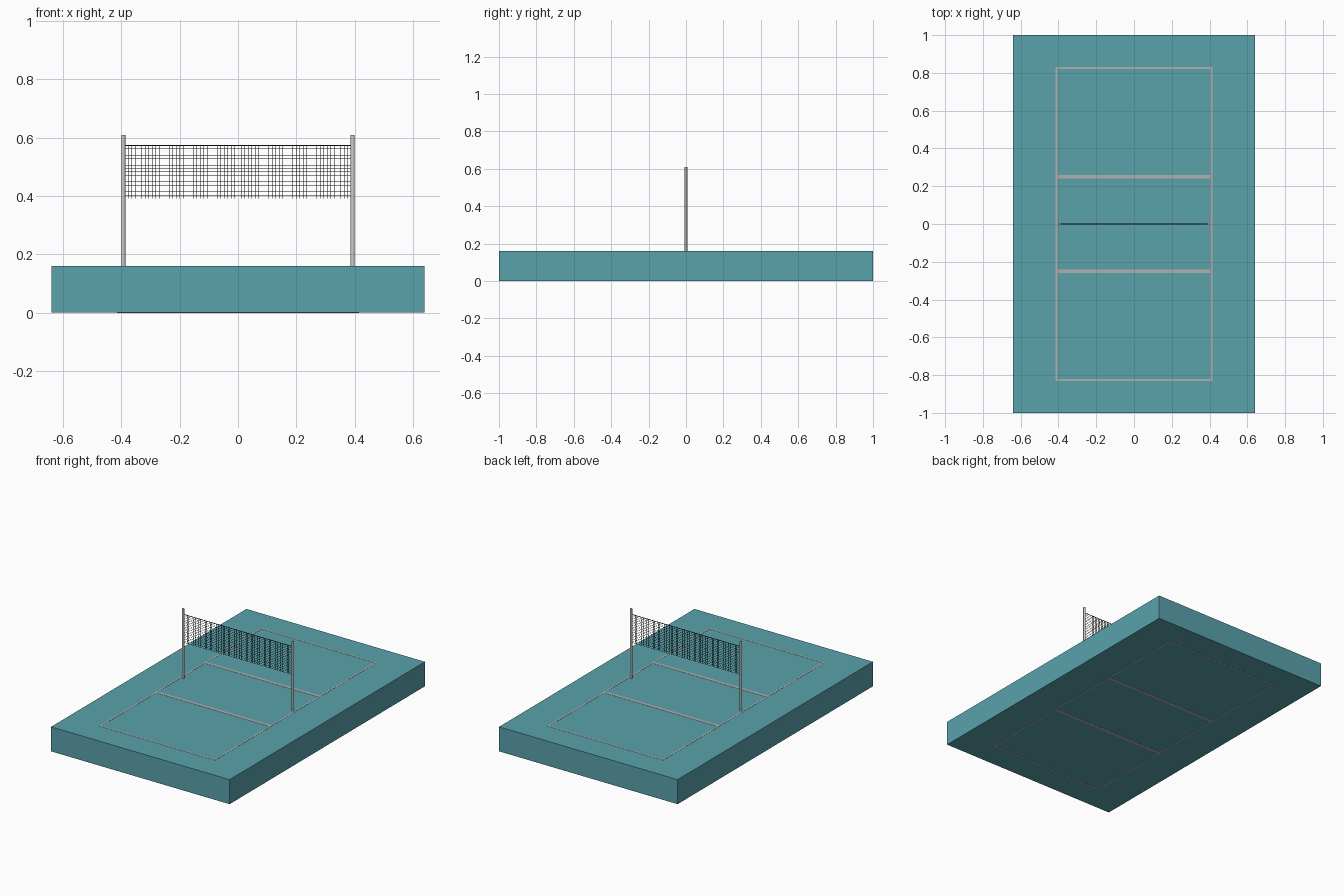
import bpy, bmesh
from mathutils import Matrix, Vector

if "Cube" in bpy.data.objects:
    bpy.data.objects.remove(bpy.data.objects["Cube"])


def material(name, rgb):
    m = bpy.data.materials.new(name)
    m.diffuse_color = (*rgb, 1)
    m.use_nodes = True
    m.node_tree.nodes["Principled BSDF"].inputs["Base Color"].default_value = m.diffuse_color
    return m


def boxes(name, items, mat=None):
    """One object made of boxes given as (centre, size)."""
    bm = bmesh.new()
    for centre, size in items:
        bmesh.ops.create_cube(bm, size=1, matrix=Matrix.Translation(centre)
                              @ Matrix.Diagonal(Vector((*size, 1))))
    me = bpy.data.meshes.new(name)
    bm.to_mesh(me)
    bm.free()
    if mat:
        me.materials.append(mat)
    ob = bpy.data.objects.new(name, me)
    bpy.context.collection.objects.link(ob)
    return ob


teal = material("court_teal", (0.10, 0.36, 0.41))
line_grey = material("line_grey", (0.45, 0.43, 0.43))
black = material("net_black", (0.01, 0.01, 0.01))

TOP, T = 0.16, 0.001
CX, CY, W = 0.41, 0.825, 0.01

# Court slab
boxes("court_slab", [((0, 0, (TOP + T) / 2), (1.28, 2, TOP - T))], teal)

# Painted lines, showing on both the top and the underside
for side, z in (("top", TOP), ("underside", T)):
    border = []
    for s in (-1, 1):
        border.append(((s * CX, 0, z), (W, 2 * CY + W, 2 * T)))
        border.append(((0, s * CY, z), (2 * CX - W, W, 2 * T)))
    boxes("boundary_lines_" + side, border, line_grey)
    boxes("attack_lines_" + side,
          [((0, s * 0.25, z), (2 * CX - W, 0.02, 2 * T)) for s in (-1, 1)], line_grey)

# Net posts
for name, s in (("left_post", -1), ("right_post", 1)):
    bpy.ops.mesh.primitive_cylinder_add(vertices=16, radius=0.007, depth=0.45,
                                        location=(s * 0.393, 0, TOP + 0.225))
    bpy.context.object.name = name
    bpy.ops.object.shade_smooth_by_angle()

# Net: grid of thin strands plus a top cord
X, Z0, Z1, S = 0.388, 0.392, 0.574, 0.0013
COLS, ROWS = 66, 16
strands = [((-X + 2 * X * i / COLS, 0, (Z0 + Z1) / 2), (S, S, Z1 - Z0))
           for i in range(COLS + 1)]
strands += [((0, 0, Z0 + (Z1 - Z0) * j / ROWS), (2 * X, S, S)) for j in range(ROWS + 1)]
boxes("net_mesh", strands, black)
boxes("net_top_cord", [((0, 0, Z1), (2 * X, 0.003, 0.003))], black)
